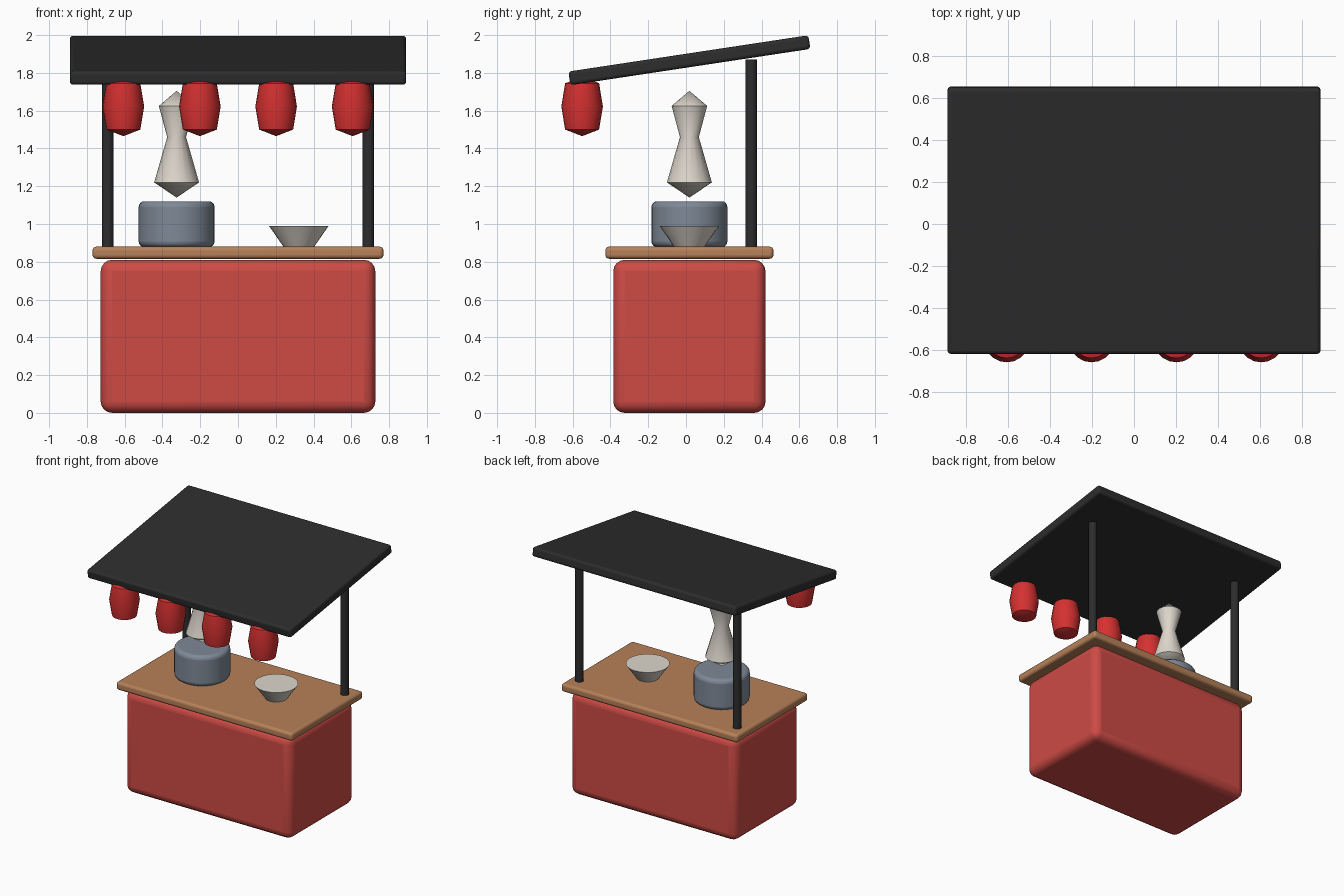
import bpy, bmesh, math

if "Cube" in bpy.data.objects:
    bpy.data.objects.remove(bpy.data.objects["Cube"])

CY = 0.018  # depth centre of the stall


def material(name, rgb):
    m = bpy.data.materials.new(name)
    m.diffuse_color = (*rgb, 1)
    m.use_nodes = True
    m.node_tree.nodes["Principled BSDF"].inputs["Base Color"].default_value = m.diffuse_color
    return m


RED = material("painted red", (0.62, 0.07, 0.06))
LANTERN = material("lantern red", (0.66, 0.03, 0.03))
WOOD = material("warm wood", (0.47, 0.22, 0.10))
DARK = material("charcoal", (0.026, 0.026, 0.026))
STEEL = material("blue grey metal", (0.21, 0.25, 0.31))
CREAM = material("off white", (0.72, 0.67, 0.60))


def finish(name, bm, mat, loc, bevel=0, rot=(0, 0, 0), angle=35):
    bmesh.ops.recalc_face_normals(bm, faces=bm.faces)
    me = bpy.data.meshes.new(name)
    bm.to_mesh(me)
    bm.free()
    me.materials.append(mat)
    ob = bpy.data.objects.new(name, me)
    bpy.context.collection.objects.link(ob)
    ob.location, ob.rotation_euler = loc, rot
    if bevel:
        b = ob.modifiers.new("rounded edges", "BEVEL")
        b.width, b.segments = bevel, 4
        b.limit_method = "ANGLE"
        b.angle_limit = math.radians(40)
    bpy.ops.object.select_all(action="DESELECT")
    ob.select_set(True)
    bpy.context.view_layer.objects.active = ob
    bpy.ops.object.shade_smooth_by_angle(angle=math.radians(angle))
    return ob


def box(name, size, loc, mat, bevel, rot=(0, 0, 0)):
    bm = bmesh.new()
    bmesh.ops.create_cube(bm, size=1)
    bmesh.ops.scale(bm, vec=size, verts=bm.verts)
    return finish(name, bm, mat, loc, bevel, rot)


def lathe(name, profile, loc, mat, n=24, bevel=0):
    """Spin (radius, height) points around z; zero radius makes a pole."""
    bm = bmesh.new()
    rings = []
    for r, z in profile:
        k = n if r else 1
        rings.append([bm.verts.new((r * math.cos(2 * math.pi * i / n),
                                    r * math.sin(2 * math.pi * i / n), z)) for i in range(k)])
    for a, b in zip(rings, rings[1:]):
        for i in range(n):
            j = (i + 1) % n
            quad = [a[i % len(a)], a[j % len(a)], b[j % len(b)], b[i % len(b)]]
            bm.faces.new(list(dict.fromkeys(quad)))
    for ring in (rings[0], rings[-1]):
        if len(ring) > 1:
            bm.faces.new(ring)
    return finish(name, bm, mat, loc, bevel)


# Cart body and wooden counter
box("cart_body", (1.454, 0.806, 0.81), (0, CY, 0.405), RED, 0.06)
box("counter", (1.54, 0.89, 0.064), (0, CY, 0.848), WOOD, 0.02)

# Two rear posts and the tilted roof
for side, x in (("left", -0.69), ("right", 0.69)):
    lathe(f"{side}_post", [(0.031, 0.86), (0.031, 1.87)], (x, 0.345, 0), DARK, 16)
box("roof", (1.78, 1.285, 0.073), (0, CY, 1.867), DARK, 0.018, (0.15, 0, 0))

# Hanging lanterns along the front edge
for i, x in enumerate((-0.607, -0.202, 0.202, 0.607)):
    lathe(f"lantern_{i + 1}",
          [(0, 1.465), (0.09, 1.50), (0.11, 1.622), (0.09, 1.745), (0, 1.78)],
          (x, -0.55, 0), LANTERN, 20)

# Cooking pot, rising steam and serving bowl
lathe("pot", [(0.201, 0.878), (0.201, 1.12)], (-0.325, CY, 0), STEEL, 32, 0.03)
lathe("steam", [(0, 1.14), (0.119, 1.22), (0.05, 1.46), (0.094, 1.625), (0, 1.705)],
      (-0.325, CY, 0), CREAM, 16)
lathe("bowl", [(0.08, 0.878), (0.158, 0.99)], (0.322, CY, 0), CREAM, 24)
